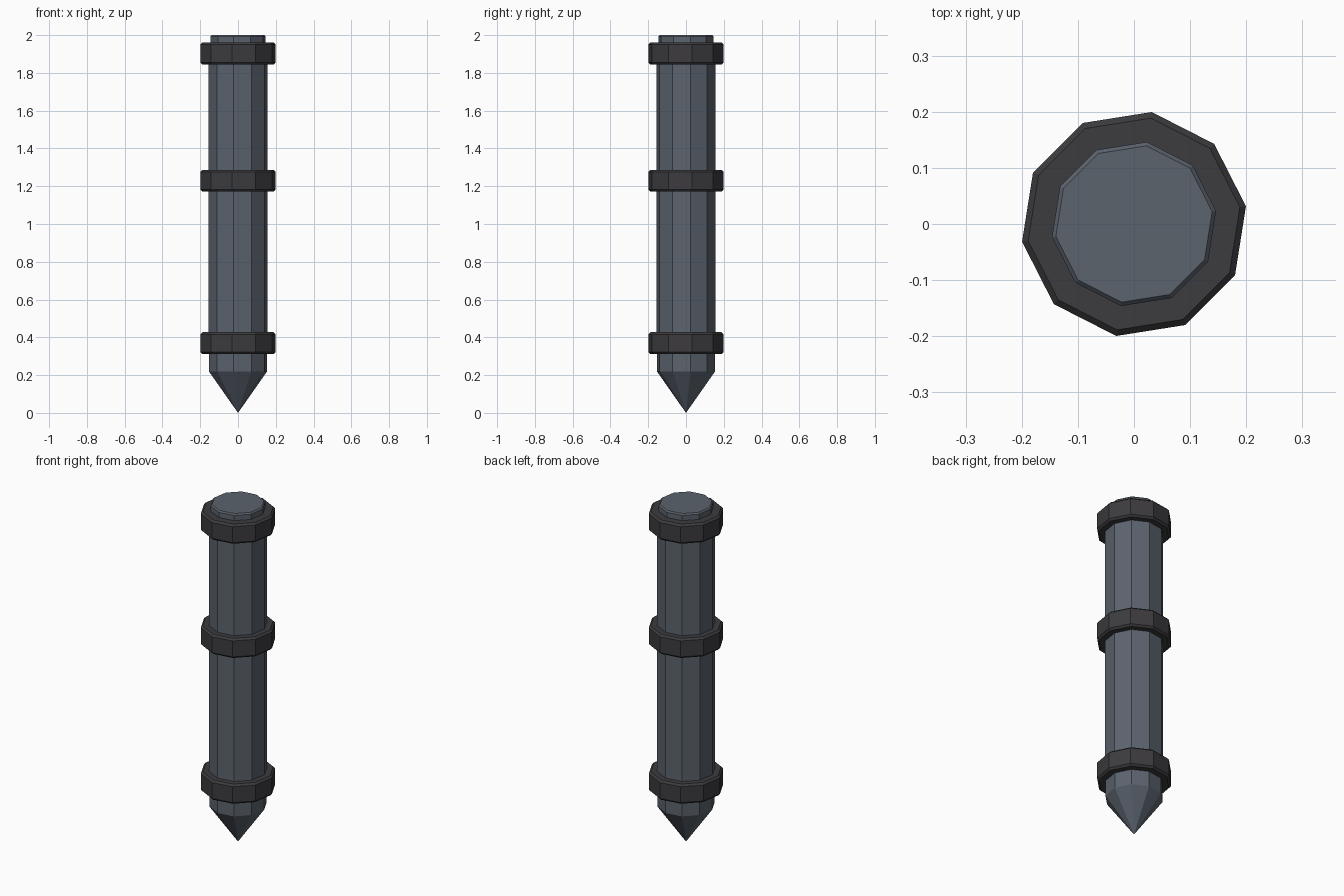
import bpy, bmesh, math

if "Cube" in bpy.data.objects:
    bpy.data.objects.remove(bpy.data.objects["Cube"])

SIDES = 10
TURN = math.radians(9)


def material(name, rgb):
    m = bpy.data.materials.new(name)
    m.diffuse_color = (*rgb, 1)
    m.use_nodes = True
    m.node_tree.nodes["Principled BSDF"].inputs["Base Color"].default_value = m.diffuse_color
    return m


steel = material("blue grey steel", (0.105, 0.125, 0.155))
iron = material("dark iron", (0.045, 0.043, 0.048))


def lathe(name, profile, mat):
    """Ten-sided turned solid from (radius, height) points, bottom to top."""
    bm = bmesh.new()
    rings = []
    for r, z in profile:
        if r == 0:
            rings.append([bm.verts.new((0, 0, z))] * SIDES)
        else:
            rings.append([bm.verts.new((r * math.cos(TURN + math.tau * i / SIDES),
                                        r * math.sin(TURN + math.tau * i / SIDES), z))
                          for i in range(SIDES)])
    for low, high in zip(rings, rings[1:]):
        for i in range(SIDES):
            j = (i + 1) % SIDES
            bm.faces.new(list(dict.fromkeys((low[i], low[j], high[j], high[i]))))
    for ring, r in ((rings[0][::-1], profile[0][0]), (rings[-1], profile[-1][0])):
        if r:
            bm.faces.new(ring)
    bmesh.ops.recalc_face_normals(bm, faces=bm.faces)
    mesh = bpy.data.meshes.new(name)
    bm.to_mesh(mesh)
    bm.free()
    mesh.materials.append(mat)
    ob = bpy.data.objects.new(name, mesh)
    bpy.context.collection.objects.link(ob)
    return ob


# Pointed shaft with a slimmer, chamfered top
lathe("shaft", [(0, 0.0), (0.156, 0.22), (0.156, 0.36), (0.158, 0.37), (0.158, 1.88),
                (0.148, 1.90), (0.148, 1.992), (0.141, 2.0)], steel)

# Three chamfered bands
R, H, C = 0.202, 0.058, 0.011
for name, z in (("lower_band", 0.369), ("middle_band", 1.229), ("upper_band", 1.903)):
    lathe(name, [(R - C, z - H), (R, z - H + C), (R, z + H - C), (R - C, z + H)], iron)
